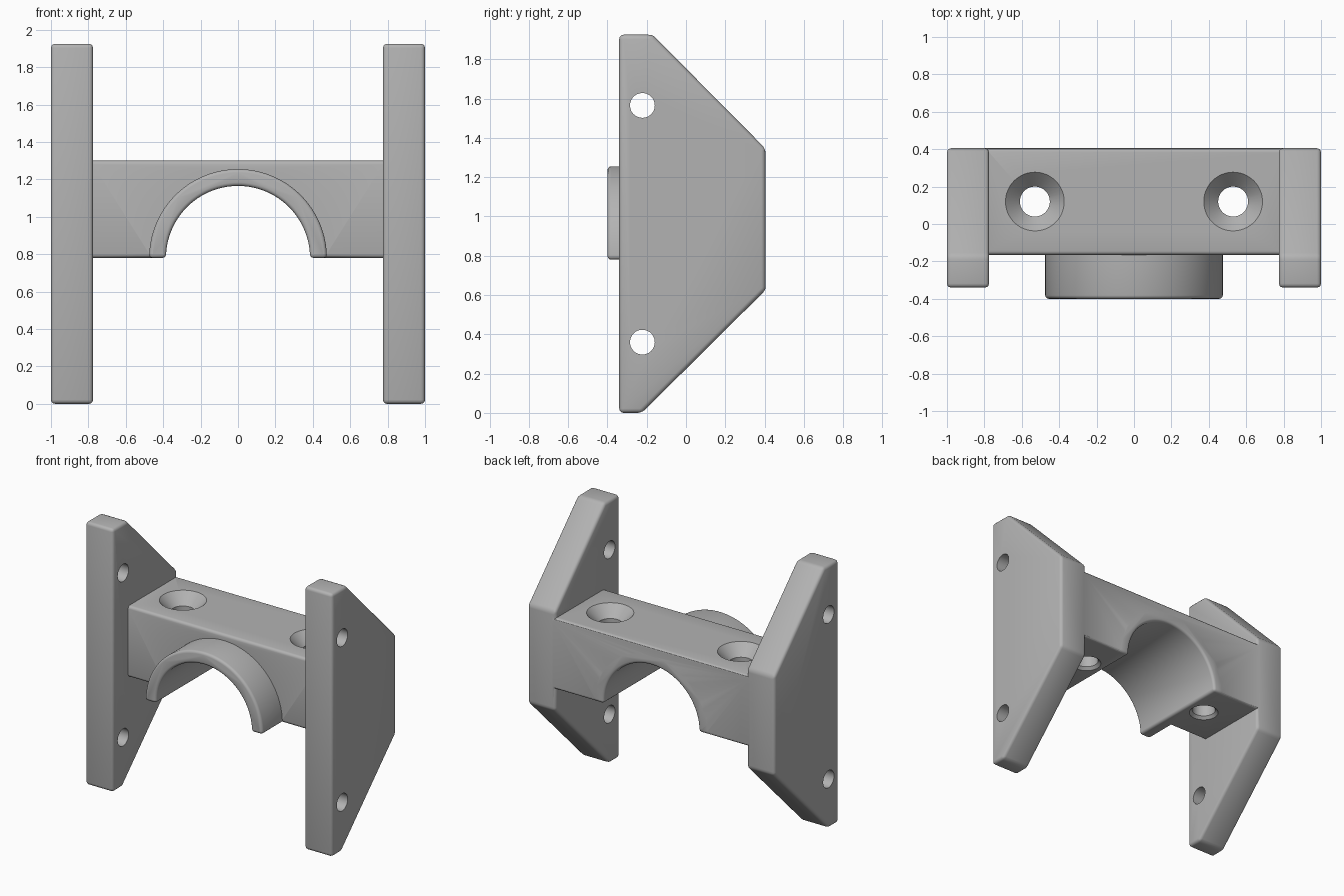
import bpy, bmesh
from math import sin, cos, pi, radians
from mathutils import Vector

cube = bpy.data.objects.get("Cube")
if cube:
    bpy.data.objects.remove(cube)

grey = bpy.data.materials.new("light grey")
grey.use_nodes = True
color = (0.45, 0.45, 0.45, 1)
grey.diffuse_color = color
grey.node_tree.nodes["Principled BSDF"].inputs["Base Color"].default_value = color


def finish(bm, name):
    bmesh.ops.recalc_face_normals(bm, faces=bm.faces)
    mesh = bpy.data.meshes.new(name)
    bm.to_mesh(mesh)
    bm.free()
    mesh.materials.append(grey)
    obj = bpy.data.objects.new(name, mesh)
    bpy.context.collection.objects.link(obj)
    return obj


def apply(obj, mod):
    bpy.ops.object.select_all(action='DESELECT')
    bpy.context.view_layer.objects.active = obj
    obj.select_set(True)
    bpy.ops.object.modifier_apply(modifier=mod.name)


def prism(name, points, offset, bevel):
    """Extrude a closed profile and round its edges."""
    bm = bmesh.new()
    face = bm.faces.new([bm.verts.new(p) for p in points])
    ext = bmesh.ops.extrude_face_region(bm, geom=[face])
    moved = [v for v in ext["geom"] if isinstance(v, bmesh.types.BMVert)]
    bmesh.ops.translate(bm, verts=moved, vec=Vector(offset))
    obj = finish(bm, name)
    mod = obj.modifiers.new("round", 'BEVEL')
    mod.width, mod.segments = bevel, 3
    mod.limit_method, mod.angle_limit = 'ANGLE', radians(30)
    apply(obj, mod)
    return obj


def lathe(name, rings, segments=48):
    """Closed solid of revolution about z from (radius, height) rings."""
    bm = bmesh.new()
    loops = [[bm.verts.new((r * cos(2 * pi * i / segments), r * sin(2 * pi * i / segments), z))
              for i in range(segments)] for r, z in rings]
    for a, b in zip(loops, loops[1:]):
        for i in range(segments):
            j = (i + 1) % segments
            bm.faces.new((a[i], a[j], b[j], b[i]))
    bm.faces.new(loops[0])
    bm.faces.new(loops[-1])
    return finish(bm, name)


def combine(target, other, operation):
    mod = target.modifiers.new("combine", 'BOOLEAN')
    mod.operation, mod.solver, mod.object = operation, 'EXACT', other
    apply(target, mod)
    bpy.data.objects.remove(other)


def arc(radius, y, steps=64):
    return [(radius * cos(pi * i / steps), y, base + radius * sin(pi * i / steps))
            for i in range(steps + 1)]


base, top = 0.78, 1.30
back = 0.405

# Bridge block with an arched underside
half = 0.9
profile = [(half, -0.165, base), (half, -0.165, top), (-half, -0.165, top), (-half, -0.165, base)]
bracket = prism("bracket", profile + arc(0.43, -0.165)[::-1], (0, back + 0.165, 0), 0.02)

# Half-round sleeve running through the bridge
sleeve = prism("sleeve", arc(0.475, -0.40) + arc(0.385, -0.40)[::-1], (0, back + 0.40, 0), 0.022)
combine(bracket, sleeve, 'UNION')

# Side plates with sloped backs
outline = [(-0.34, 0), (-0.225, 0), (back, 0.625), (back, 1.345), (-0.17, 1.925), (-0.34, 1.925)]
for x in (-1, 0.775):
    plate = prism("side_plate", [(x, y, z) for y, z in outline], (0.225, 0, 0), 0.022)
    combine(bracket, plate, 'UNION')

# Countersunk vertical holes and cross holes through the plates
for x in (-0.53, 0.53):
    hole = lathe("screw_hole", [(0.12, base - 0.02), (0.08, base + 0.02), (0.08, top - 0.08),
                                (0.157, top), (0.157, top + 0.1)])
    hole.location = (x, 0.12, 0)
    combine(bracket, hole, 'DIFFERENCE')
for z in (0.36, 1.565):
    hole = lathe("cross_hole", [(0.063, -1.2), (0.063, 1.2)])
    hole.location = (0, -0.222, z)
    hole.rotation_euler = (0, pi / 2, 0)
    combine(bracket, hole, 'DIFFERENCE')

bpy.ops.object.select_all(action='DESELECT')
bpy.context.view_layer.objects.active = bracket
bracket.select_set(True)
bpy.ops.object.shade_smooth_by_angle(angle=radians(35))
